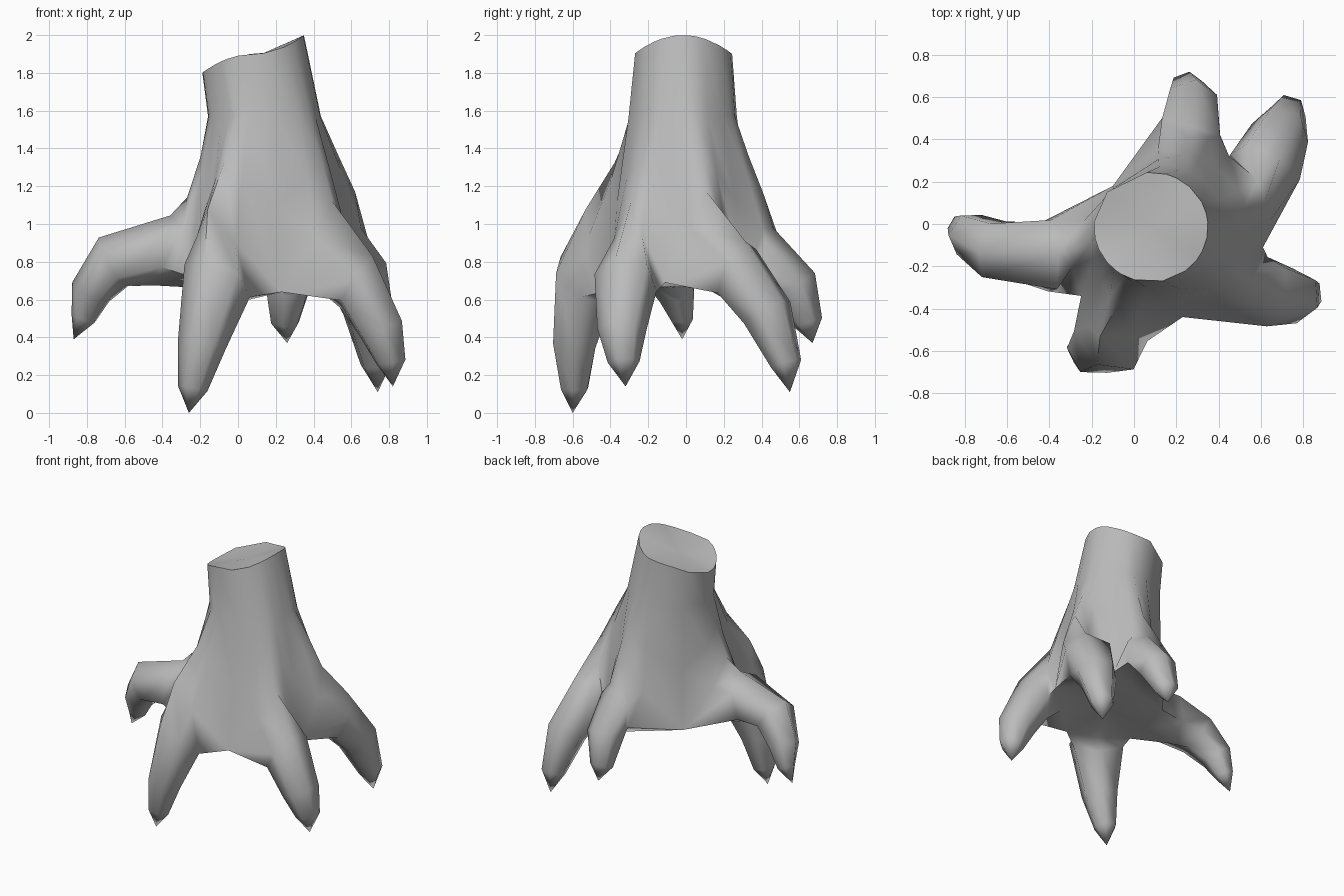
import bpy, bmesh, math
from mathutils import Vector as V

cube = bpy.data.objects.get("Cube")
if cube:
    bpy.data.objects.remove(cube)

mat = bpy.data.materials.new("grey_bark")
mat.use_nodes = True
grey = (0.5, 0.5, 0.5, 1)
mat.diffuse_color = grey
mat.node_tree.nodes["Principled BSDF"].inputs["Base Color"].default_value = grey

# Crotches between neighbouring roots, counterclockwise from the front-left one
CROTCHES = [V(p) for p in ((.23, -.44, .64), (.61, -.11, .69), (.45, .32, .69),
                           (-.1, .18, .66), (-.25, -.34, .72))]
# Each root: ridge point on the trunk, rings (centre, radius), tip
ROOTS = [
    ((.5, -.29, 1.12), [((.63, -.32, .69), .17), ((.76, -.34, .44), .13),
                        ((.81, -.33, .27), .085)], (.82, -.32, .14)),
    ((.62, .11, 1.17), [((.62, .27, .75), .18), ((.69, .43, .53), .14),
                        ((.73, .53, .26), .085)], (.74, .55, .11)),
    ((.26, .41, 1.16), [((.27, .46, .82), .165), ((.27, .57, .68), .13),
                        ((.25, .645, .48), .08)], (.26, .67, .37)),
    ((-.27, -.1, 1.14), [((-.4, -.15, .86), .19), ((-.66, -.12, .8), .15),
                         ((-.78, -.05, .64), .11), ((-.82, -.02, .5), .065)],
     (-.87, -.02, .39)),
    ((-.16, -.53, 1.08), [((-.11, -.53, .7), .195), ((-.19, -.59, .37), .13),
                          ((-.24, -.59, .13), .08)], (-.26, -.6, 0)),
]
AXIS = V((.14, -.02, 0))
bm = bmesh.new()


def bridge(a, b):
    """Join two closed vertex loops of equal length with quads."""
    for i in range(len(a)):
        j = (i + 1) % len(a)
        bm.faces.new((a[i], a[j], b[j], b[i]))


def fan(loop, co):
    """Close a vertex loop with triangles to one point."""
    end = bm.verts.new(co)
    for i in range(len(loop)):
        bm.faces.new((loop[i], loop[(i + 1) % len(loop)], end))


def shoulder(crotch, ridge):
    """Point between crotch and ridge, bulged outwards."""
    p = crotch.lerp(ridge, .6)
    out = p - AXIS
    out.z = 0
    return p + out.normalized() * .035


# Lower edge of the trunk: crotch, shoulder, ridge, shoulder for every root
n = len(ROOTS)
base = []
for i, (ridge, rings, tip) in enumerate(ROOTS):
    a, b, r = CROTCHES[i], CROTCHES[(i + 1) % n], V(ridge)
    base += [a, shoulder(a, r), r, shoulder(b, r)]
base_loop = [bm.verts.new(p) for p in base]

# Trunk: uneven top, neck and flare
top, neck, flare = [], [], []
for p in base:
    a = math.atan2(p.y - AXIS.y, p.x - AXIS.x)
    c, s = math.cos(a), math.sin(a)
    top.append(bm.verts.new((.08 + .27 * c, -.015 + .26 * s, 1.9 + .1 * c * abs(c))))
    q = V((.14 + .3 * c, -.02 + .29 * s, 1.57))
    neck.append(bm.verts.new(q))
    # the flare is hollow on the right and fuller on the left
    mid = q.lerp(p, .45 + .07 * c)
    mid.z = (q.z + p.z) / 2
    flare.append(bm.verts.new(mid))
fan(top, (.08, -.015, 1.88))
for upper, lower in ((top, neck), (neck, flare), (flare, base_loop)):
    bridge(upper, lower)

# Roots: six-sided tubes growing out of the trunk edge
belly = []
for i, (ridge, rings, tip) in enumerate(ROOTS):
    loop = [base_loop[(4 * i + k) % (4 * n)] for k in range(5)]
    mid = (loop[0].co + loop[4].co) / 2
    loop.append(bm.verts.new((mid.x, mid.y, .66)))
    belly += [loop[0], loop[5]]
    centres = [mid] + [V(c) for c, r in rings] + [V(tip)]
    for k, (c, r) in enumerate(rings, 1):
        t = (centres[k + 1] - centres[k - 1]).normalized()
        side = V((0, 0, 1)).cross(V(c) - AXIS).normalized()
        side = (side - t * side.dot(t)).normalized()
        up = t.cross(side)
        new = []
        for deg in (210, 150, 90, 30, -30, -90):
            a = math.radians(deg)
            new.append(bm.verts.new(V(c) + r * (side * math.cos(a) + up * math.sin(a))))
        bridge(loop, new)
        loop = new
    fan(loop, tip)

# Underside between the roots
fan(belly, (.17, -.05, .67))

bmesh.ops.recalc_face_normals(bm, faces=bm.faces)
mesh = bpy.data.meshes.new("rooted_stump")
bm.to_mesh(mesh)
bm.free()
mesh.materials.append(mat)
stump = bpy.data.objects.new("rooted_stump", mesh)
bpy.context.collection.objects.link(stump)
bpy.context.view_layer.objects.active = stump
stump.select_set(True)
bpy.ops.object.shade_smooth_by_angle(angle=math.radians(75))
